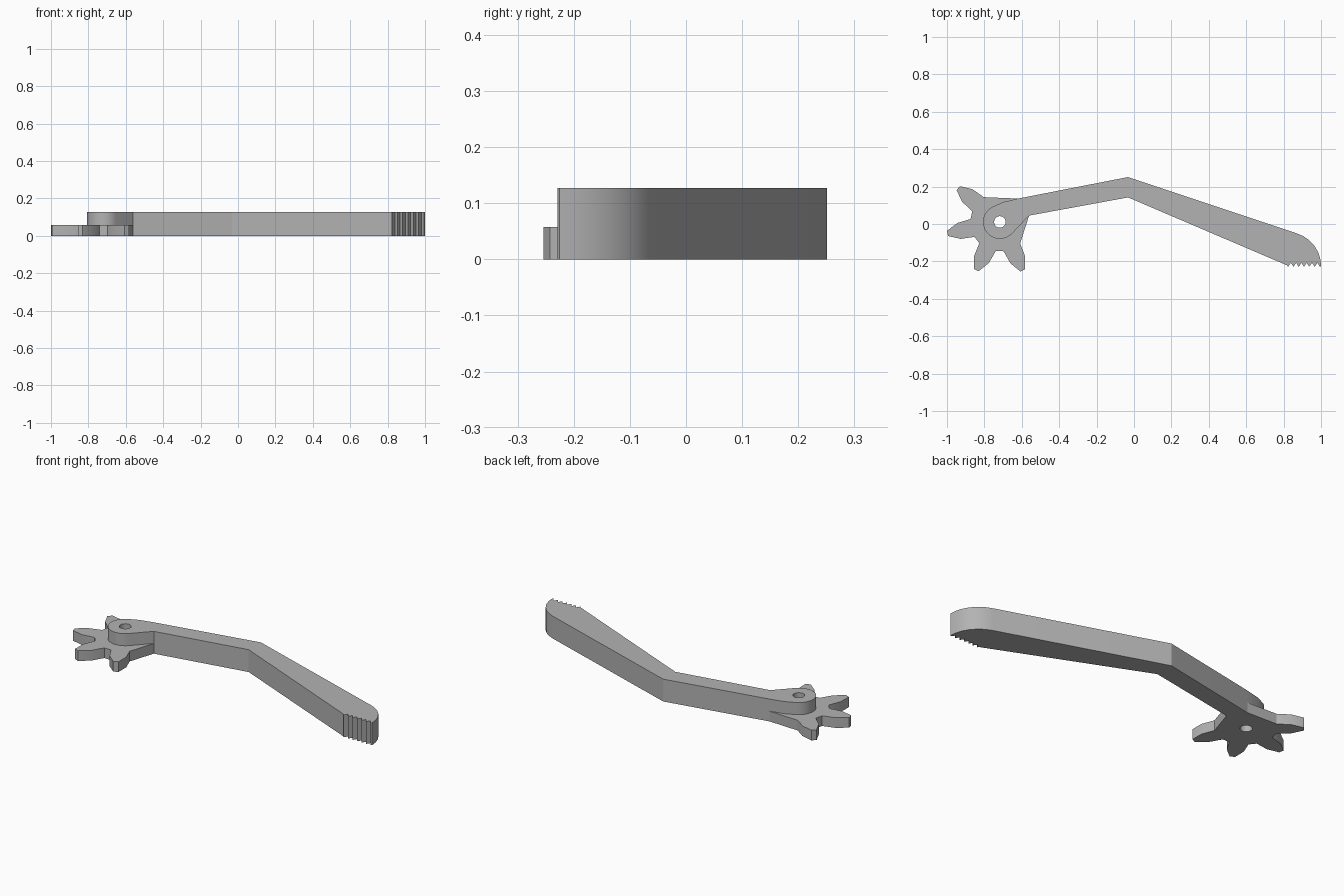
import bpy
import bmesh
import math

cube = bpy.data.objects.get("Cube")
if cube:
    bpy.data.objects.remove(cube, do_unlink=True)

PIVOT = (-0.717, 0.011)
HOLE_R = 0.031
ARM_H = 0.127
GEAR_H = 0.058

grey = bpy.data.materials.new("plain grey")
grey.use_nodes = True
colour = (0.45, 0.45, 0.45, 1)
grey.diffuse_color = colour
grey.node_tree.nodes["Principled BSDF"].inputs["Base Color"].default_value = colour


def polar(radius, degrees):
    a = math.radians(degrees)
    return (PIVOT[0] + radius * math.cos(a), PIVOT[1] + radius * math.sin(a))


def arc(radius, start, end, steps):
    return [polar(radius, start + (end - start) * i / steps) for i in range(steps + 1)]


def plate(name, height, loops):
    """Extrude an outline with holes, standing on z = 0."""
    curve = bpy.data.curves.new(name + " outline", 'CURVE')
    curve.dimensions = '2D'
    curve.fill_mode = 'BOTH'
    curve.extrude = height / 2
    for loop in loops:
        spline = curve.splines.new('POLY')
        spline.points.add(len(loop) - 1)
        for point, (x, y) in zip(spline.points, loop):
            point.co = (x, y, 0, 1)
        spline.use_cyclic_u = True
    helper = bpy.data.objects.new(name + " helper", curve)
    bpy.context.collection.objects.link(helper)
    bpy.context.view_layer.update()
    graph = bpy.context.evaluated_depsgraph_get()
    mesh = bpy.data.meshes.new_from_object(helper.evaluated_get(graph))
    bpy.data.objects.remove(helper, do_unlink=True)

    # Weld caps to walls and lift onto the ground
    bm = bmesh.new()
    bm.from_mesh(mesh)
    bmesh.ops.remove_doubles(bm, verts=bm.verts, dist=0.0002)
    bmesh.ops.recalc_face_normals(bm, faces=bm.faces)
    bmesh.ops.translate(bm, verts=bm.verts, vec=(0, 0, height / 2))
    bm.to_mesh(mesh)
    bm.free()
    mesh.materials.clear()
    mesh.materials.append(grey)
    obj = bpy.data.objects.new(name, mesh)
    bpy.context.collection.objects.link(obj)
    bpy.ops.object.select_all(action='DESELECT')
    obj.select_set(True)
    bpy.context.view_layer.objects.active = obj
    bpy.ops.object.shade_smooth_by_angle(angle=math.radians(25))
    return obj


hole = arc(HOLE_R, 0, 345, 23)

# Bent arm: round pivot end, elbow, rounded tip
arm = arc(0.09, 315, 112, 24)
arm += [(-0.70, 0.117), (-0.62, 0.136), (-0.032, 0.251), (0.87, -0.05),
        (0.905, -0.065), (0.937, -0.087), (0.965, -0.117), (0.985, -0.152),
        (0.997, -0.19), (1.0, -0.225)]

# Gripping teeth under the tip, from the end inwards
TEETH = 7
pitch = 0.0283
for i in range(TEETH):
    x = 0.994 - pitch * i
    arm.append((x, -0.229))
    if i < TEETH - 1:
        arm.append((x - pitch / 2, -0.207))
arm += [(0.818, -0.221), (-0.032, 0.142), (-0.561, 0.045)]
plate("arm", ARM_H, [arm, hole])

# Partial gear: four teeth of a seven-tooth wheel, blended into the arm
tooth = [(-18, 0.158), (-11, 0.228), (-2.8, 0.287),
         (2.8, 0.287), (11, 0.228), (18, 0.158)]
gear = []
for k in range(4):
    centre = 141 + k * 360 / 7
    gear += [polar(r, centre + a) for a, r in tooth]
gear += [(-0.561, 0.045), (-0.62, 0.136)]
plate("gear_sector", GEAR_H, [gear, hole])
